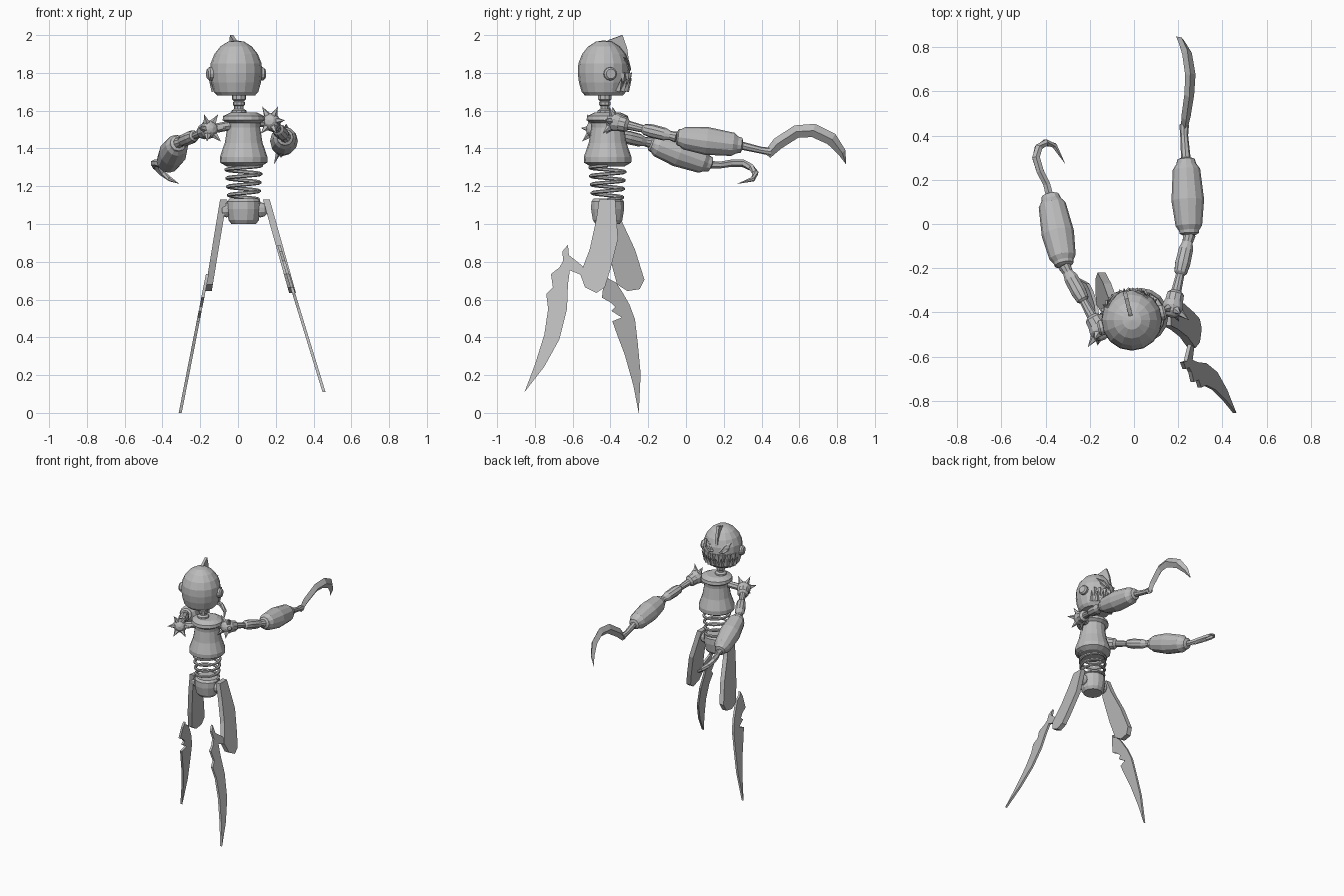
import bpy
import bmesh
from math import sin, cos, pi, radians
from mathutils import Vector

cube = bpy.data.objects.get("Cube")
if cube:
    bpy.data.objects.remove(cube, do_unlink=True)

grey = bpy.data.materials.new("plain grey")
grey.use_nodes = True
grey.diffuse_color = (0.5, 0.5, 0.5, 1)
grey.node_tree.nodes["Principled BSDF"].inputs["Base Color"].default_value = grey.diffuse_color

X, Z = Vector((1, 0, 0)), Vector((0, 0, 1))


def finish(name, bm):
    bmesh.ops.remove_doubles(bm, verts=bm.verts, dist=0.00005)
    bmesh.ops.recalc_face_normals(bm, faces=bm.faces)
    mesh = bpy.data.meshes.new(name)
    bm.to_mesh(mesh)
    bm.free()
    mesh.materials.append(grey)
    obj = bpy.data.objects.new(name, mesh)
    bpy.context.collection.objects.link(obj)
    return obj


def sweep(name, path, radii, sides=8, hint=X, flat=1.0, axis=None):
    """Skin rings along a path; flat scales the section along hint."""
    bm = bmesh.new()
    path = [Vector(p) for p in path]
    rings = []
    for i, p in enumerate(path):
        ahead, behind = path[min(i + 1, len(path) - 1)], path[max(i - 1, 0)]
        t = axis or (ahead - behind).normalized()
        side = (hint - t * hint.dot(t)).normalized()
        up = t.cross(side)
        ring = []
        for k in range(sides):
            a = 2 * pi * k / sides
            ring.append(bm.verts.new(p + (side * cos(a) * flat + up * sin(a)) * radii[i]))
        rings.append(ring)
    for r0, r1 in zip(rings, rings[1:]):
        for k in range(sides):
            j = (k + 1) % sides
            bm.faces.new((r0[k], r0[j], r1[j], r1[k]))
    bm.faces.new(rings[0])
    bm.faces.new(rings[-1])
    return finish(name, bm)


def turned(name, start, end, profile, sides=12, flat=1.0, hint=X):
    """Lathe a (fraction, radius) profile between two points."""
    a, b = Vector(start), Vector(end)
    path = [a.lerp(b, t) for t, r in profile]
    return sweep(name, path, [r for t, r in profile], sides, hint, flat, (b - a).normalized())


def upright(name, x, y, profile, sides=16, flat=1.0):
    """Vertical lathe from (height, radius) pairs."""
    path = [(x, y, z) for z, r in profile]
    return sweep(name, path, [r for z, r in profile], sides, X, flat, Z)


def plate(name, outline, x_at, thick):
    """Plate drawn in y and z, leaning sideways by x_at(z)."""
    bm = bmesh.new()
    near, far = [[bm.verts.new((x_at(z) + s * thick / 2, y, z)) for y, z in outline] for s in (1, -1)]
    bm.faces.new(near)
    bm.faces.new(far)
    for i in range(len(outline)):
        j = (i + 1) % len(outline)
        bm.faces.new((near[i], near[j], far[j], far[i]))
    return finish(name, bm)


BALL = [((1 - cos(pi * i / 6)) / 2, sin(pi * i / 6) / 2) for i in range(7)]


def ball(name, centre, radius, axis):
    c = Vector(centre)
    turned(name, c - axis * radius, c + axis * radius, [(t, r * 2 * radius) for t, r in BALL], 10,
           hint=Z if abs(axis.z) < 0.9 else X)


# Head, turned slightly aside
HX, HY, TURN = -0.01, -0.435, radians(14)
skull = [(1.68, 0), (1.68, 0.1), (1.7, 0.118), (1.75, 0.132), (1.8, 0.138), (1.85, 0.135),
         (1.9, 0.115), (1.94, 0.083), (1.965, 0.043), (1.972, 0)]
upright("head", HX, HY, skull)


def on_head(angle, z, lift=0.0):
    for (z0, r0), (z1, r1) in zip(skull, skull[1:]):
        if z0 < z <= z1:
            r = r0 + (r1 - r0) * (z - z0) / (z1 - z0) + lift
    a = TURN + angle
    return Vector((HX - sin(a) * r, HY + cos(a) * r, z))


# Crest
crest = plate("crest", [(0, 1.955), (0.03, 1.975), (0.1, 2), (0.125, 1.93), (0.135, 1.86), (0.09, 1.88)],
              lambda z: 0, 0.018)
crest.location = (HX, HY, 0)
crest.rotation_euler.z = TURN

# Ears and eye rims
for s, label in ((1, "right"), (-1, "left")):
    turned(label + "_ear", on_head(s * pi / 2, 1.795, -0.03), on_head(s * pi / 2, 1.795, 0.02),
           [(0, 0.035), (0.8, 0.035), (1, 0.026)], 12, hint=Z)
    corners = [(10, 1.82), (26, 1.865), (48, 1.88), (36, 1.835), (22, 1.815), (10, 1.82)]
    rim = [on_head(s * radians(a), z, 0.002) for a, z in corners]
    sweep(label + "_eye_rim", rim, [0.006] * len(rim), 4, Z)

# Teeth
for i in range(9):
    a = radians(-64 + 16 * i)
    sweep("lower_tooth", [on_head(a, 1.705, -0.002), on_head(a, 1.775, 0.014)], [0.017, 0], 4, Z)
    if i < 8:
        b = a + radians(8)
        sweep("upper_tooth", [on_head(b, 1.8, -0.004), on_head(b, 1.735, 0.01)], [0.016, 0], 4, Z)

# Neck, torso and pelvis
upright("neck", 0.005, -0.43, [(1.56, 0.045), (1.6, 0.04), (1.61, 0.025), (1.625, 0.025), (1.63, 0.032),
                               (1.645, 0.032), (1.65, 0.025), (1.66, 0.038), (1.69, 0.038)], 10)
BX, BY = 0.03, -0.415
upright("torso", BX, BY, [(1.305, 0.09), (1.325, 0.125), (1.355, 0.126), (1.43, 0.1), (1.51, 0.087),
                          (1.535, 0.09), (1.55, 0.112), (1.572, 0.108), (1.59, 0.07)])
upright("pelvis", BX, BY, [(1.0, 0.065), (1.02, 0.08), (1.08, 0.09), (1.12, 0.088), (1.135, 0.075)], 14)

# Waist spring
coil, TURNS, STEPS = [], 4, 20
for i in range(TURNS * STEPS + 1):
    f = i / (TURNS * STEPS)
    a, r = 2 * pi * i / STEPS, 0.078 + 0.016 * f
    coil.append((BX + r * cos(a), BY + r * sin(a), 1.13 + 0.18 * f))
sweep("waist_spring", coil, [0.01] * len(coil), 6, Z)

# Hips
for x in (-0.06, 0.12):
    ball("hip_joint", (x, BY, 1.075), 0.04, X)

# Legs
plate("left_thigh", [(-0.46, 1.13), (-0.375, 1.13), (-0.36, 0.92), (-0.4, 0.76), (-0.43, 0.665),
                     (-0.475, 0.635), (-0.535, 0.665), (-0.56, 0.735), (-0.51, 0.865), (-0.475, 1.025)],
      lambda z: 0.15 + (1.13 - z) * 0.28, 0.036)
plate("right_thigh", [(-0.45, 1.13), (-0.375, 1.12), (-0.34, 1.015), (-0.27, 0.865), (-0.22, 0.705),
                      (-0.245, 0.655), (-0.31, 0.645), (-0.365, 0.68), (-0.4, 0.81), (-0.435, 1.0)],
      lambda z: -0.077 - (1.13 - z) * 0.165, 0.036)
plate("left_shin_blade", [(-0.855, 0.11), (-0.8, 0.255), (-0.75, 0.415), (-0.73, 0.55), (-0.74, 0.63),
                          (-0.705, 0.665), (-0.715, 0.735), (-0.67, 0.77), (-0.65, 0.805), (-0.655, 0.855),
                          (-0.625, 0.89), (-0.62, 0.835), (-0.575, 0.8), (-0.54, 0.77), (-0.53, 0.72),
                          (-0.615, 0.755), (-0.625, 0.68), (-0.63, 0.55), (-0.67, 0.39), (-0.75, 0.245)],
      lambda z: 0.216 + (0.89 - z) * 0.307, 0.016)
plate("right_shin_blade", [(-0.25, 0), (-0.28, 0.15), (-0.325, 0.31), (-0.365, 0.415), (-0.39, 0.485),
                           (-0.34, 0.505), (-0.395, 0.54), (-0.375, 0.56), (-0.4, 0.585), (-0.445, 0.61),
                           (-0.435, 0.7), (-0.42, 0.735), (-0.41, 0.71), (-0.37, 0.69), (-0.34, 0.645),
                           (-0.3, 0.575), (-0.27, 0.495), (-0.255, 0.365), (-0.24, 0.205)],
      lambda z: -0.162 - (0.735 - z) * 0.196, 0.016)


# Arms
def arm(label, shoulder, elbow, wrist):
    s, e, w = Vector(shoulder), Vector(elbow), Vector(wrist)
    d = (e - s).normalized()
    ball(label + "_shoulder", s, 0.05, d)
    turned(label + "_shoulder_link", (BX, BY, 1.535), s, [(0, 0.025), (1, 0.025)], 8, hint=Z)
    turned(label + "_upper_arm", s, e, [(0, 0.045), (0.18, 0.04), (0.22, 0.024), (0.45, 0.02), (0.48, 0.03),
                                        (0.6, 0.036), (0.8, 0.034), (0.9, 0.024), (1, 0.03)], 10, hint=Z)
    turned(label + "_forearm", e, w, [(0, 0.03), (0.02, 0.043), (0.06, 0.046), (0.12, 0.06), (0.45, 0.074),
                                      (0.85, 0.062), (0.92, 0.045), (0.98, 0.04), (1, 0.022)], 12, hint=Z)
    # Ring of spikes leaning back from the arm
    u = d.cross(Z).normalized()
    v = u.cross(d)
    for k in range(6):
        a = 2 * pi * k / 6
        out = (u * cos(a) + v * sin(a) - d * 0.5).normalized()
        sweep(label + "_shoulder_spike", [s + out * 0.04, s + out * 0.095], [0.02, 0], 5, d)


arm("left", (0.175, -0.375, 1.54), (0.25, -0.05, 1.46), (0.235, 0.3, 1.415))
arm("right", (-0.155, -0.48, 1.5), (-0.315, -0.19, 1.43), (-0.38, 0.135, 1.312))

# Left sickle
sweep("left_sickle_handle", [(0.235, 0.29, 1.416), (0.227, 0.4, 1.39), (0.227, 0.45, 1.383)],
      [0.022, 0.018, 0.022], 8)
sweep("left_sickle_blade", [(0.227, 0.43, 1.365), (0.235, 0.485, 1.425), (0.25, 0.585, 1.49),
                            (0.255, 0.675, 1.495), (0.24, 0.77, 1.45), (0.215, 0.825, 1.38),
                            (0.19, 0.848, 1.315)],
      [0.022, 0.032, 0.034, 0.036, 0.034, 0.022, 0], 4, X, 0.65)

# Right hook
sweep("right_hook", [(-0.38, 0.12, 1.315), (-0.395, 0.18, 1.312), (-0.425, 0.24, 1.322), (-0.443, 0.3, 1.322),
                     (-0.432, 0.345, 1.3), (-0.4, 0.368, 1.27), (-0.36, 0.355, 1.238), (-0.31, 0.27, 1.212)],
      [0.02, 0.018, 0.019, 0.02, 0.019, 0.017, 0.013, 0], 6, Z)
